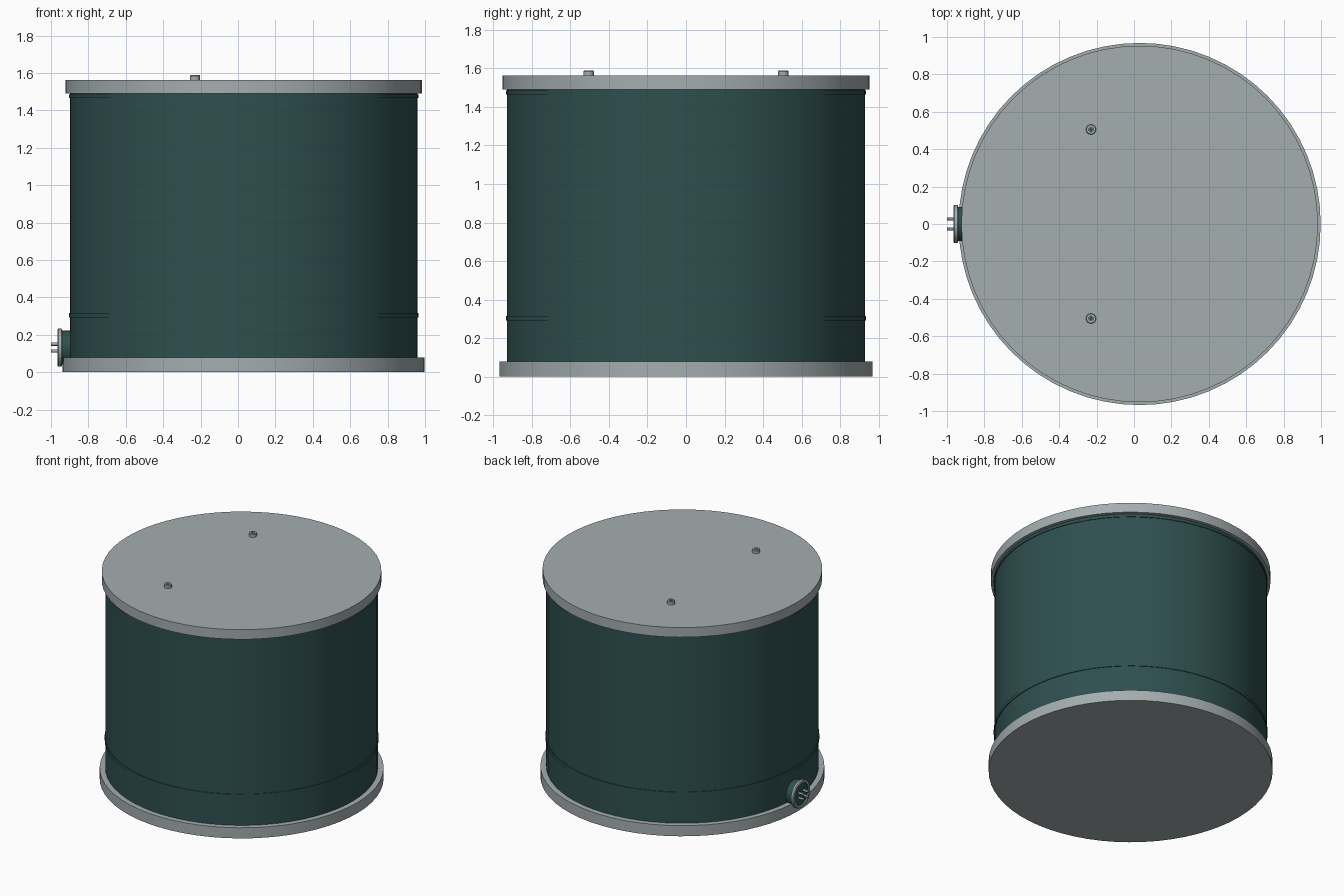
import bpy
import math
from mathutils import Matrix, Vector

cube = bpy.data.objects.get("Cube")
if cube:
    bpy.data.objects.remove(cube, do_unlink=True)


def material(name, rgb):
    mat = bpy.data.materials.new(name)
    mat.use_nodes = True
    mat.diffuse_color = (*rgb, 1)
    mat.node_tree.nodes["Principled BSDF"].inputs["Base Color"].default_value = (*rgb, 1)
    return mat


GREY = material("light grey metal", (0.37, 0.42, 0.43))
TEAL = material("dark teal", (0.028, 0.078, 0.078))

CENTRE = Vector((0.03, 0, 0))


def lathe(name, profile, mat, origin=CENTRE, axis="Z", sides=64):
    """Turn a (radius, height) profile; axis 'X' points it towards -x."""
    verts, faces = [], []
    turn = Matrix.Rotation(-math.pi / 2, 4, "Y") if axis == "X" else Matrix()
    for r, h in profile:
        for i in range(sides):
            a = math.tau * i / sides
            verts.append(turn @ Vector((r * math.cos(a), r * math.sin(a), h)))
    for k in range(len(profile) - 1):
        for i in range(sides):
            j = (i + 1) % sides
            faces.append((k * sides + i, k * sides + j, (k + 1) * sides + j, (k + 1) * sides + i))
    # Close both ends with a flat cap
    faces.append(tuple(reversed(range(sides))))
    faces.append(tuple(range((len(profile) - 1) * sides, len(profile) * sides)))
    mesh = bpy.data.meshes.new(name)
    mesh.from_pydata(verts, [], faces)
    mesh.materials.append(mat)
    obj = bpy.data.objects.new(name, mesh)
    obj.location = origin
    bpy.context.collection.objects.link(obj)
    bpy.ops.object.select_all(action="DESELECT")
    obj.select_set(True)
    bpy.context.view_layer.objects.active = obj
    bpy.ops.object.shade_smooth_by_angle(angle=math.radians(30))
    return obj


def disc(name, r, low, high, mat, **kw):
    return lathe(name, [(r, low), (r, high)], mat, **kw)


# Drum
disc("base_plate", 0.968, 0, 0.08, GREY)
disc("drum_body", 0.929, 0.08, 1.49, TEAL)
disc("lower_band", 0.934, 0.292, 0.316, TEAL)
disc("upper_band", 0.934, 1.465, 1.486, TEAL)
disc("lid", 0.953, 1.49, 1.563, GREY)

# Lid bolts with a dark socket
for side, y in (("left", 0.505), ("right", -0.505)):
    name = "back" if y > 0 else "front"
    spot = Vector((-0.23, y, 0))
    lathe(name + "_lid_bolt",
          [(0.027, 1.56), (0.027, 1.584), (0.024, 1.588), (0.012, 1.588), (0.012, 1.576)],
          GREY, origin=spot, sides=24)
    disc(name + "_bolt_socket", 0.011, 1.576, 1.579, TEAL, origin=spot, sides=6)

# Side connector: collar, rimmed flange, recessed face and pins
port = Vector((-0.89, 0, 0.132))
disc("connector_collar", 0.092, 0, 0.06, TEAL, origin=port, axis="X", sides=32)
lathe("connector_flange",
      [(0.094, 0.05), (0.102, 0.055), (0.102, 0.07), (0.097, 0.076), (0.082, 0.076), (0.082, 0.066)],
      GREY, origin=port, axis="X", sides=32)
disc("connector_face", 0.081, 0.066, 0.069, TEAL, origin=port, axis="X", sides=32)
for i in range(4):
    a = math.pi / 4 + i * math.pi / 2
    spot = port + Vector((0, 0.038 * math.cos(a), 0.026 * math.sin(a)))
    disc(f"connector_pin_{i + 1}", 0.009, 0.066, 0.11, GREY, origin=spot, axis="X", sides=12)
